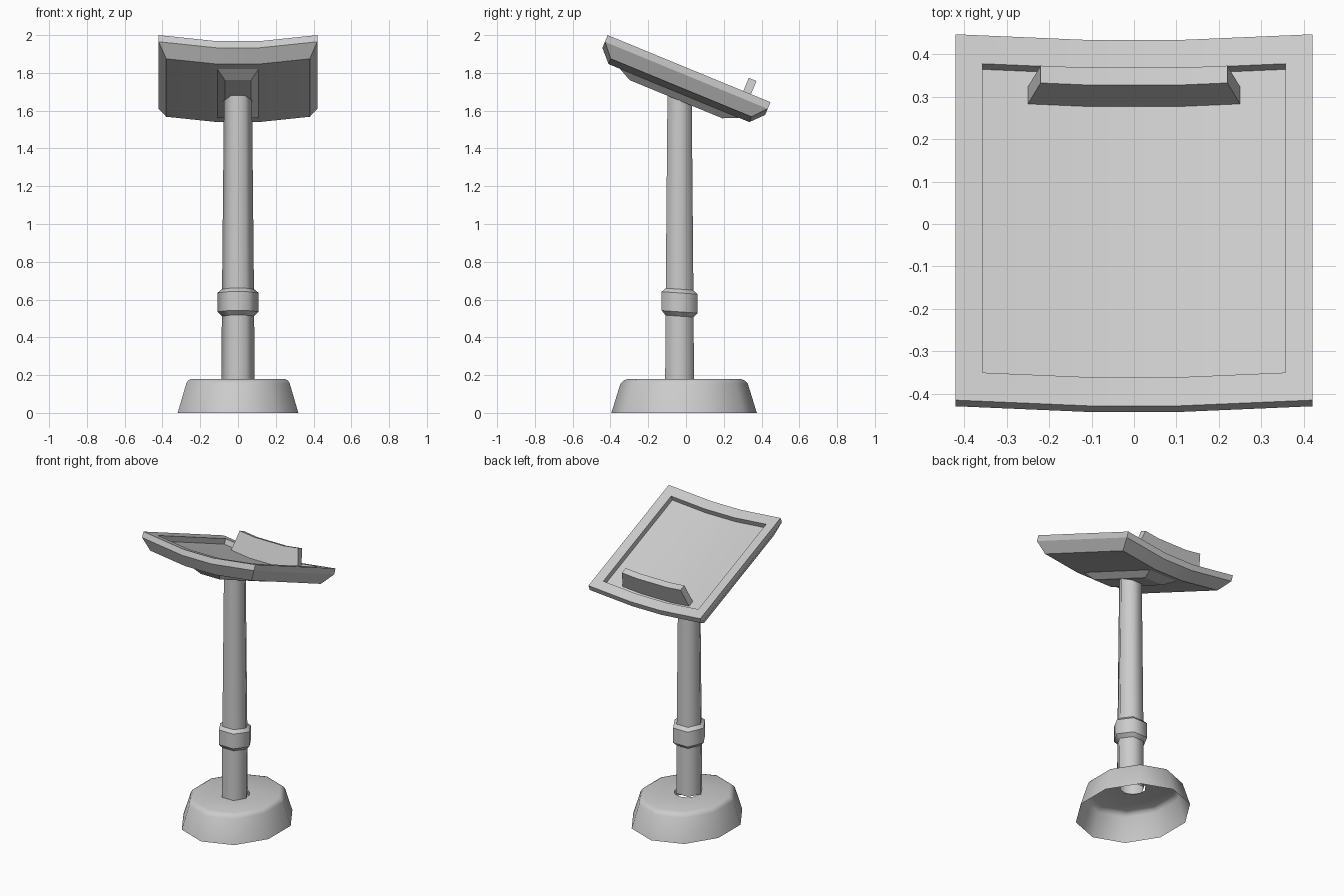
import bpy, bmesh, math
from mathutils import Vector

if "Cube" in bpy.data.objects:
    bpy.data.objects.remove(bpy.data.objects["Cube"])

TILT = math.atan2(0.355, 0.862)
CT, ST = math.cos(TILT), math.sin(TILT)


def finish(bm, name):
    bmesh.ops.recalc_face_normals(bm, faces=bm.faces)
    me = bpy.data.meshes.new(name)
    bm.to_mesh(me)
    bm.free()
    ob = bpy.data.objects.new(name, me)
    bpy.context.collection.objects.link(ob)
    return ob


def bridge(bm, a, b):
    n = len(a)
    return [bm.faces.new((a[i], a[(i + 1) % n], b[(i + 1) % n], b[i])) for i in range(n)]


def lathe(name, profile, sides, cy, start=0.0, sharp=(), lean=0.0):
    """Open tube through rings of (x radius, y radius, z)."""
    bm = bmesh.new()
    rings = []
    for rx, ry, z in profile:
        ring = []
        for i in range(sides):
            t = start + 2 * math.pi * i / sides
            y = ry * math.sin(t)
            ring.append(bm.verts.new((rx * math.cos(t), cy + y, z + lean * y)))
        rings.append(ring)
    for a, b in zip(rings, rings[1:]):
        for f in bridge(bm, a, b):
            f.smooth = True
    for r in sharp:
        for i in range(sides):
            bm.edges.get((rings[r][i], rings[r][(i + 1) % sides])).smooth = False
    return finish(bm, name)


def tilted(x, u, n):
    """Point on the tilted, bowed desk: u runs down the slope, n is its normal."""
    n -= 0.035 * min(1.0, (0.42 - abs(x)) / 0.31)
    return Vector((x, 0.016 + u * CT + n * ST, 1.8225 - u * ST + n * CT))


def bowed(name, layers):
    """Solid lofted through bowed rectangles (half width, u0, u1, n)."""
    bm = bmesh.new()
    loops = []
    for a, u0, u1, n in layers:
        k = min(0.11, a * 0.5)
        xs = [-a, -k, k, a]
        pts = [(x, u0) for x in xs] + [(x, u1) for x in reversed(xs)]
        loops.append([bm.verts.new(tilted(x, u, n)) for x, u in pts])
    for a, b in zip(loops, loops[1:]):
        bridge(bm, a, b)
    for q in (loops[0], loops[-1]):
        for i in range(3):
            bm.faces.new((q[i], q[i + 1], q[6 - i], q[7 - i]))
    ob = finish(bm, name)
    bpy.context.view_layer.objects.active = ob
    ob.select_set(True)
    bpy.ops.object.shade_smooth_by_angle(angle=math.radians(20))
    ob.select_set(False)
    return ob


# hollow oval foot, open underneath
lathe("base", [(0.336, 0.385, 0), (0.288, 0.337, 0.155), (0.278, 0.32, 0.172),
               (0.26, 0.298, 0.18), (0.08, 0.078, 0.18)],
      10, -0.01, math.pi / 2)

# hexagonal post and its collar
lathe("post", [(0.088, 0.088, 0.18), (0.085, 0.085, 0.6), (0.074, 0.074, 1.69)], 6, -0.034)
lathe("collar", [(0.086, 0.086, 0.512), (0.109, 0.109, 0.535),
                 (0.109, 0.109, 0.635), (0.085, 0.085, 0.655)],
      6, -0.034, sharp=(1, 2), lean=-0.07)

# tray with recessed top and chamfered underside
bowed("desk_panel", [(0.357, -0.393, 0.394, -0.035), (0.357, -0.393, 0.394, 0),
                     (0.42, -0.466, 0.466, 0), (0.42, -0.466, 0.466, -0.038),
                     (0.38, -0.403, 0.403, -0.105)])

# page stop
bowed("page_ledge", [(0.25, 0.311, 0.355, -0.036), (0.22, 0.311, 0.355, 0.098)])

# mounting block below the tray
bowed("mount_block", [(0.11, -0.34, 0.345, -0.104), (0.07, -0.268, 0.263, -0.141)])
